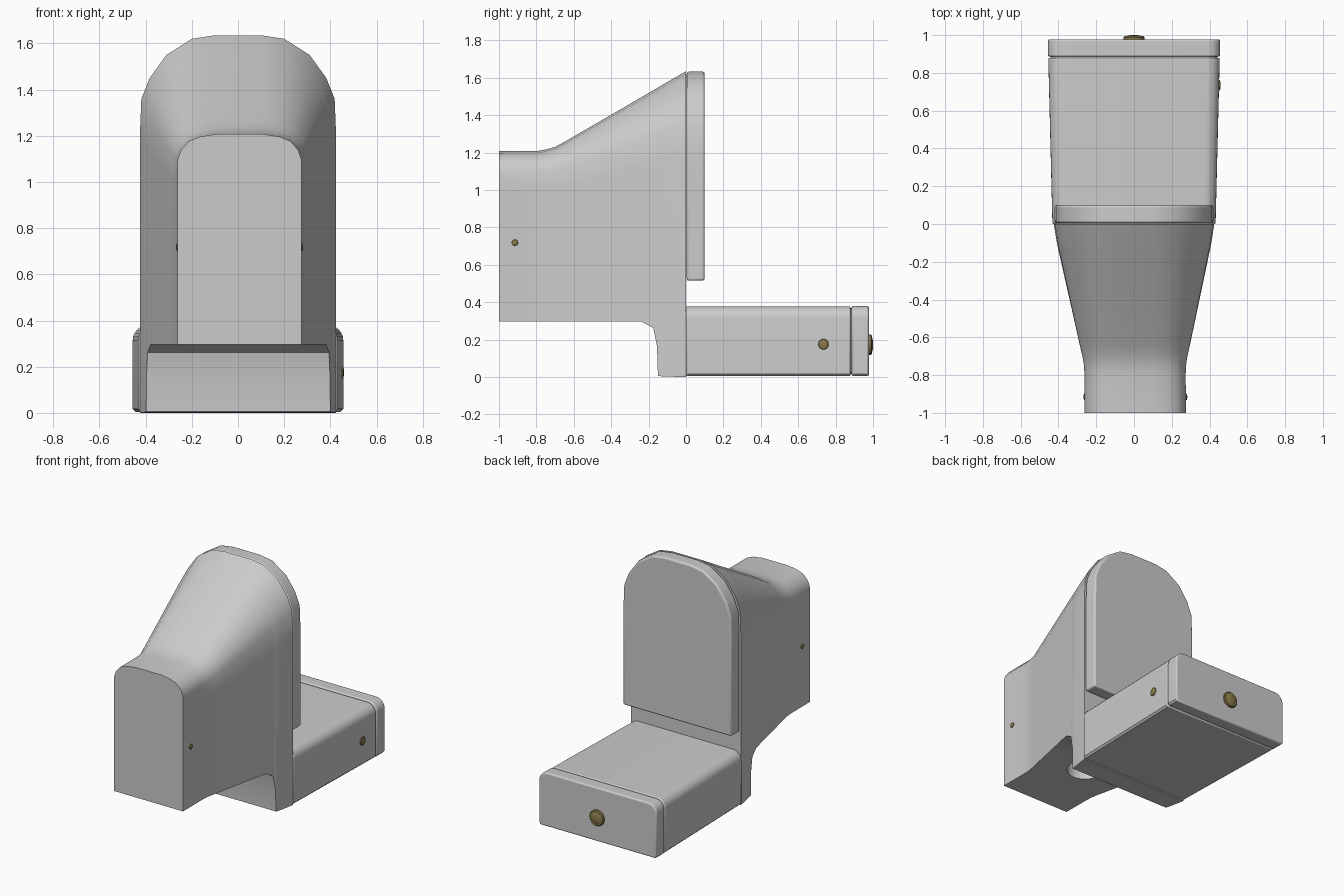
import bpy, bmesh, math
from mathutils import Vector

if "Cube" in bpy.data.objects:
    bpy.data.objects.remove(bpy.data.objects["Cube"])

brass = bpy.data.materials.new("brass")
brass.diffuse_color = (0.25, 0.19, 0.07, 1)
brass.use_nodes = True
brass.node_tree.nodes["Principled BSDF"].inputs["Base Color"].default_value = brass.diffuse_color


def activate(ob):
    bpy.ops.object.select_all(action='DESELECT')
    ob.select_set(True)
    bpy.context.view_layer.objects.active = ob


def loft(name, rings, bevel=0.0, smooth=35):
    """Skin equal-length rings and cap both ends."""
    bm = bmesh.new()
    vs = [[bm.verts.new(p) for p in r] for r in rings]
    n = len(vs[0])
    for a, b in zip(vs, vs[1:]):
        for i in range(n):
            bm.faces.new((a[i], a[(i + 1) % n], b[(i + 1) % n], b[i]))
    bm.faces.new(vs[0])
    bm.faces.new(vs[-1])
    bmesh.ops.recalc_face_normals(bm, faces=bm.faces)
    me = bpy.data.meshes.new(name)
    bm.to_mesh(me)
    bm.free()
    ob = bpy.data.objects.new(name, me)
    bpy.context.collection.objects.link(ob)
    activate(ob)
    if bevel:
        m = ob.modifiers.new("bevel", 'BEVEL')
        m.width, m.segments, m.limit_method = bevel, 3, 'ANGLE'
        m.angle_limit = math.radians(50)
    bpy.ops.object.shade_smooth_by_angle(angle=math.radians(smooth))
    return ob


# Arch shoulder: (fraction of half width, drop below top) for foot and rim
FOOT = [(1, .21), (1, .11), (.95, .07), (.82, .03), (.63, .01), (.37, 0)]
RIM = [(1, .435), (.985, .275), (.9, .185), (.73, .085), (.47, .015), (.24, 0)]


def arch(y, w, top, bot, cx=0.0, t=None):
    if t is None:
        t = min(1, max(0, (w - .268) / .157))
    side = [(w, bot)]
    for (fa, da), (fb, db) in zip(FOOT, RIM):
        side.append(((fa + (fb - fa) * t) * w, top - (da + (db - da) * t)))
    return ([Vector((cx + x, y, z)) for x, z in side] +
            [Vector((cx - x, y, z)) for x, z in reversed(side)])


# Bowl and pedestal: y, half width, top, bottom
stations = [(-1, .268, 1.207, .297), (-.8, .268, 1.208, .297),
            (-.75, .270, 1.216, .297), (-.7, .278, 1.23, .297),
            (-.64, .292, 1.263, .297), (-.45, .333, 1.373, .297),
            (-.24, .379, 1.495, .297), (-.175, .393, 1.533, .262),
            (-.155, .397, 1.545, .165), (-.15, .399, 1.548, .005),
            (-.1, .409, 1.577, .002), (0, .425, 1.635, .0)]
bowl = loft("bowl_pedestal",
            [arch(y, w, a, b, .007 * min(1, max(0, -y))) for y, w, a, b in stations])

# Waste outlet in the underside
bpy.ops.mesh.primitive_cylinder_add(vertices=32, radius=.12, depth=.5,
                                    location=(0, -.5, .35))
cutter = bpy.context.object
cutter.name = "outlet_cutter"
mod = bowl.modifiers.new("outlet", 'BOOLEAN')
mod.object, mod.solver = cutter, 'EXACT'
activate(bowl)
bpy.ops.object.modifier_move_to_index(modifier="outlet", index=0)
bpy.ops.object.modifier_apply(modifier="outlet")
bpy.data.objects.remove(cutter, do_unlink=True)

# Seat cover
loft("seat_cover", [arch(y, .42, 1.633, .515, t=1) for y in (.004, .1)], bevel=.012)


def slab_ring(y, w, z0, z1, r, r0=.012):
    """Rectangle with rounded front corners."""
    half = [(w - r0, z0), (w, z0 + r0)]
    half += [(w - r + r * math.cos(a), z1 - r + r * math.sin(a))
             for a in (i * math.pi / 12 for i in range(7))]
    return ([Vector((x, y, z)) for x, z in half] +
            [Vector((-x, y, z)) for x, z in reversed(half)])


# Cistern and its cover
loft("cistern", [slab_ring(0, .432, .004, .378, .065),
                 slab_ring(.88, .454, .004, .378, .065)], bevel=.008)
loft("cistern_gap", [slab_ring(.87, .442, .014, .368, .06),
                     slab_ring(.895, .442, .014, .368, .06)])
loft("cistern_cover", [slab_ring(.886, .456, .004, .38, .065),
                       slab_ring(.978, .456, .004, .38, .065)], bevel=.01)


def knob(name, loc, axis, r, h):
    """Stepped domed disc standing out along an axis."""
    q = Vector((0, 0, 1)).rotation_difference(Vector(axis))
    prof = [(1, -.5), (1, .5), (.9, .75), (.72, .75), (.62, .88), (.3, 1)]
    rings = [[q @ Vector((r * f * math.cos(a), r * f * math.sin(a), h * k)) + Vector(loc)
              for a in (i * math.tau / 24 for i in range(24))] for f, k in prof]
    loft(name, rings).data.materials.append(brass)


# Brass fittings
knob("flush_button", (0, .976, .172), (0, 1, 0), .055, .024)
knob("inlet_fitting", (.449, .735, .175), (1, 0, 0), .028, .010)
for s, label in ((-1, "left"), (1, "right")):
    knob("floor_bolt_" + label, (.007 + s * .267, -.915, .718), (s, 0, 0), .017, .008)
